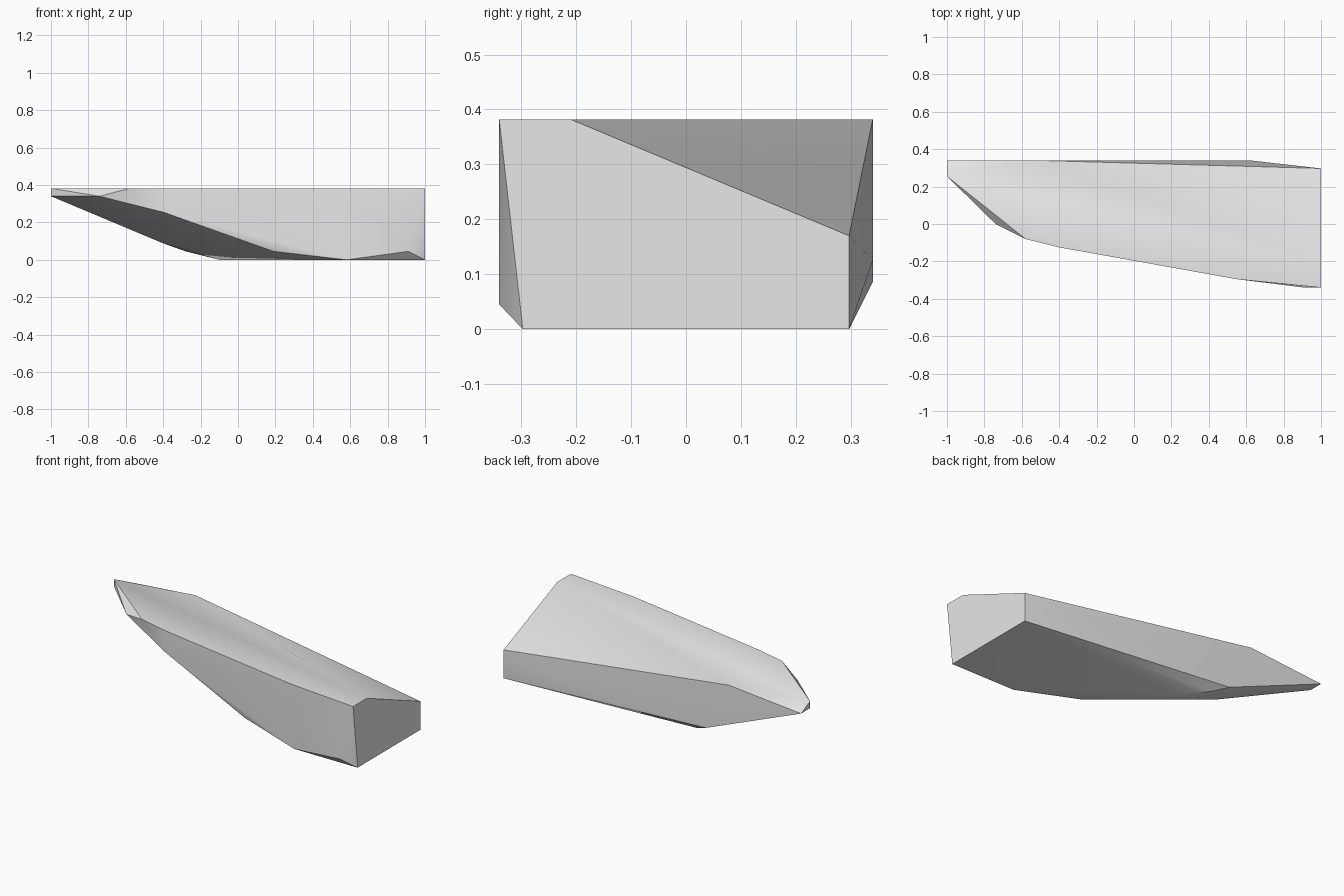
import bpy
import bmesh
import math

# Remove the default cube only
default_cube = bpy.data.objects.get("Cube")
if default_cube:
    bpy.data.objects.remove(default_cube, do_unlink=True)

TOP = 0.382    # height of the flat top
SIDE = 0.34    # half depth of the shard
FOOT = 0.297   # half depth of the underside


def make_material(name, colour):
    material = bpy.data.materials.new(name)
    material.use_nodes = True
    material.diffuse_color = colour
    shader = material.node_tree.nodes["Principled BSDF"]
    shader.inputs["Base Color"].default_value = colour
    return material


def make_hull(name, corners, material, smooth_angle):
    """Wrap a tight convex skin around the corner points."""
    bm = bmesh.new()
    verts = [bm.verts.new(corner) for corner in corners]
    result = bmesh.ops.convex_hull(bm, input=verts)
    spare = {v for v in result["geom_interior"] if isinstance(v, bmesh.types.BMVert)}
    bmesh.ops.delete(bm, geom=list(spare), context="VERTS")
    bmesh.ops.recalc_face_normals(bm, faces=bm.faces[:])
    mesh = bpy.data.meshes.new(name)
    bm.to_mesh(mesh)
    bm.free()
    mesh.materials.append(material)
    obj = bpy.data.objects.new(name, mesh)
    bpy.context.collection.objects.link(obj)
    bpy.ops.object.select_all(action="DESELECT")
    obj.select_set(True)
    bpy.context.view_layer.objects.active = obj
    bpy.ops.object.shade_smooth_by_angle(angle=smooth_angle)
    return obj


# Outline of the flat top, all at one height
top_outline = [(x, y, TOP) for x, y in (
    (-1, 0.255), (-0.58, -0.08), (-0.4, -0.125), (0.55, -0.295),
    (1, -SIDE), (1, -0.21), (-0.52, SIDE))]

# Broad cut end, with one sloping upper corner
cut_end = [(1, FOOT, 0.17), (1, FOOT, 0), (1, -FOOT, 0)]

# Thin pointed tip
tip = [(-1, 0.255, 0.34), (-1, SIDE, 0.34), (-0.74, 0, 0.34)]

# Lower ridge along the front
front_ridge = [(-0.4, -0.125, 0.255), (0.19, -0.205, 0.045),
               (0.58, -FOOT, 0), (0.91, -SIDE, 0.045)]

# Lower ridge along the back and the rise of the underside
back_ridge = [(0.62, SIDE, 0.125), (-0.37, SIDE, 0.086)]
underside = [(-0.4, 0.19, 0.088), (-0.28, FOOT, 0.045), (-0.1, 0.22, 0)]

grey_stone = make_material("light grey stone", (0.8, 0.8, 0.8, 1))
make_hull("stone_shard",
          top_outline + cut_end + tip + front_ridge + back_ridge + underside,
          grey_stone, math.radians(30))
